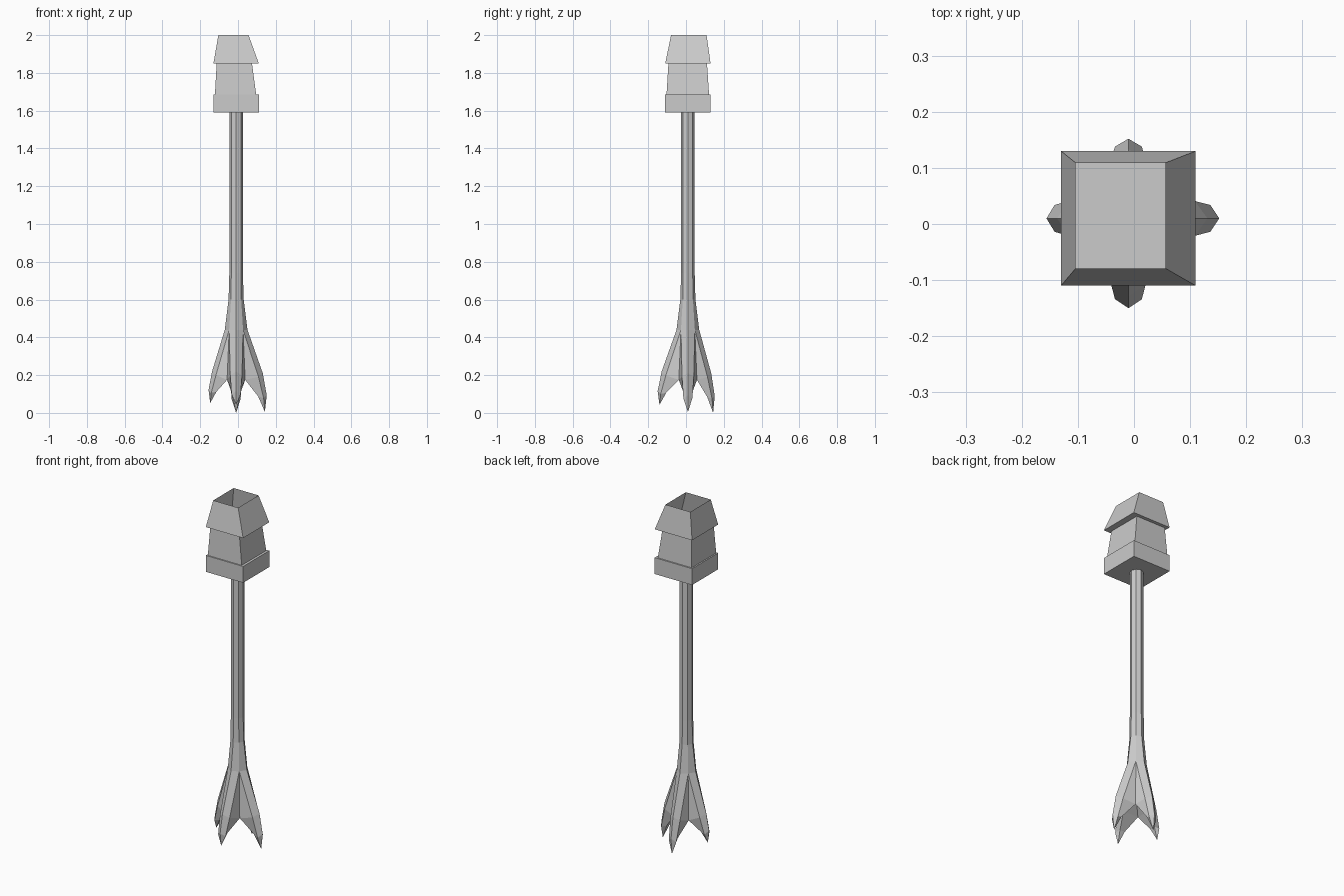
import bpy, bmesh
from math import cos, sin, pi
from mathutils import Vector

if "Cube" in bpy.data.objects:
    bpy.data.objects.remove(bpy.data.objects["Cube"])

CX, CY = -0.01, 0.01


def finish(bm, name):
    bmesh.ops.remove_doubles(bm, verts=bm.verts, dist=0.0005)
    bmesh.ops.recalc_face_normals(bm, faces=bm.faces)
    me = bpy.data.meshes.new(name)
    bm.to_mesh(me)
    bm.free()
    ob = bpy.data.objects.new(name, me)
    bpy.context.collection.objects.link(ob)


def bridge(bm, a, b):
    n = len(a)
    for i in range(n):
        j = (i + 1) % n
        bm.faces.new((a[i], a[j], b[j], b[i]))


# Square stepped head, open at the top: x0, x1, y0, y1, z
levels = [(-0.13, 0.11, -0.11, 0.13, 1.59), (-0.13, 0.11, -0.11, 0.13, 1.685),
          (-0.122, 0.096, -0.103, 0.122, 1.685), (-0.113, 0.074, -0.093, 0.111, 1.85),
          (-0.13, 0.11, -0.11, 0.13, 1.85), (-0.104, 0.056, -0.079, 0.109, 2.0)]
bm = bmesh.new()
rings = [[bm.verts.new(p) for p in ((x0, y0, z), (x1, y0, z), (x1, y1, z), (x0, y1, z))]
         for x0, x1, y0, y1, z in levels]
bm.faces.new(rings[0])
for a, b in zip(rings, rings[1:]):
    bridge(bm, a, b)
finish(bm, "stepped_head")

# Octagonal stem flaring towards the roots: ridge radius, valley radius, z
bm = bmesh.new()
profile = [(0.036, 0.036, 1.59), (0.036, 0.036, 0.74), (0.040, 0.038, 0.60), (0.060, 0.052, 0.44)]
rings = []
for ridge, valley, z in profile:
    rings.append([bm.verts.new((CX + (valley if i % 2 else ridge) * cos(i * pi / 4),
                                CY + (valley if i % 2 else ridge) * sin(i * pi / 4), z))
                  for i in range(8)])
for a, b in zip(rings, rings[1:]):
    bridge(bm, a, b)
flare = rings[-1]


# Four pointed roots: reach from the stem axis and lift of the tip
for k, (reach, lift) in enumerate([(0.162, 0.005), (0.142, 0.0), (0.146, 0.052), (0.160, 0.042)]):
    out = Vector((cos(k * pi / 2), sin(k * pi / 2), 0))
    side = Vector((-out.y, out.x, 0))

    def point(r, s, z):
        return bm.verts.new(Vector((CX, CY, z)) + out * r + side * s)

    ridge = flare[2 * k]
    knee = point(reach * 0.87, 0, 0.21 + lift * 0.2)
    toe = point(reach, 0, 0.09 + lift * 0.6)
    tip = point(reach * 0.94, 0, lift)
    under = point(0, 0, 0.22)
    inner, crotches = [], []
    for sgn in (1, -1):
        valley = flare[(2 * k + sgn) % 8]
        crotch = point(0.048, sgn * 0.048, 0.175)
        hip = point(reach * 0.73, sgn * 0.031, 0.19 + lift * 0.2)
        toe_side = point(reach * 0.90, sgn * 0.024, 0.075 + lift * 0.6)
        sole = point(reach * 0.72, sgn * 0.016, 0.085 + lift * 0.5)
        for f in ((ridge, valley, hip, knee), (valley, crotch, hip), (knee, hip, toe_side, toe),
                  (hip, crotch, sole, toe_side), (toe, toe_side, tip), (toe_side, sole, tip)):
            bm.faces.new(f)
        inner.append(sole)
        crotches.append(crotch)
    bm.faces.new((crotches[0], crotches[1], inner[1], inner[0]))
    bm.faces.new((inner[0], inner[1], tip))
    bm.faces.new((under, crotches[0], crotches[1]))
finish(bm, "stem_and_roots")
